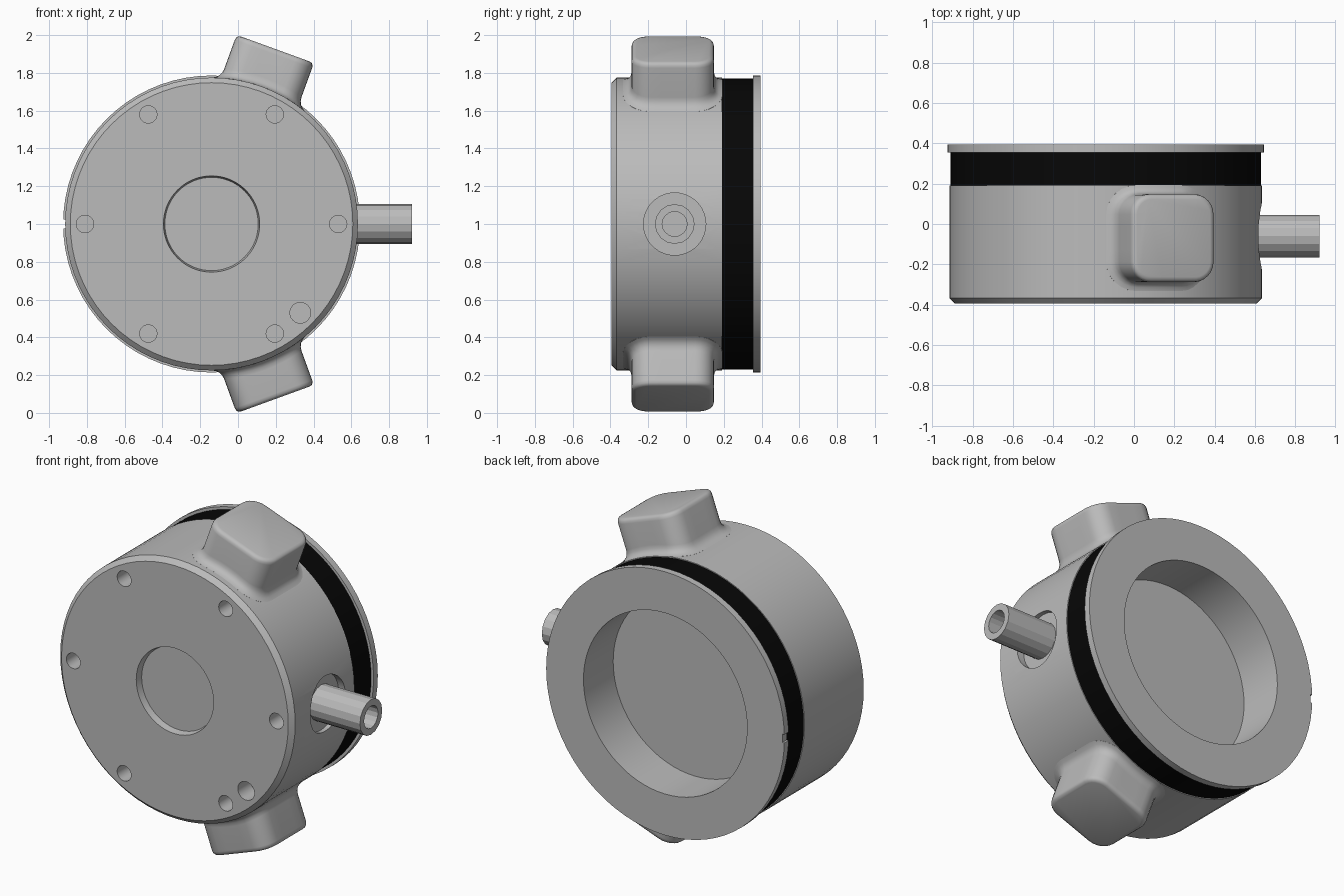
import bpy
import bmesh
from math import sin, cos, pi, sqrt, radians
from mathutils import Matrix, Vector

cube = bpy.data.objects.get("Cube")
if cube:
    bpy.data.objects.remove(cube, do_unlink=True)

CENTRE = Vector((-0.14, 0, 1))
RADIUS = 0.775


def material(name, value):
    mat = bpy.data.materials.new(name)
    mat.use_nodes = True
    colour = (value, value, value, 1)
    mat.diffuse_color = colour
    mat.node_tree.nodes["Principled BSDF"].inputs["Base Color"].default_value = colour
    return mat


metal = material("grey metal", 0.5)
black = material("black rubber", 0.002)


def make_object(name, bm, mat):
    bmesh.ops.recalc_face_normals(bm, faces=bm.faces)
    mesh = bpy.data.meshes.new(name)
    bm.to_mesh(mesh)
    bm.free()
    mesh.materials.append(mat)
    obj = bpy.data.objects.new(name, mesh)
    bpy.context.collection.objects.link(obj)
    return obj


def smooth(obj, degrees=30):
    bpy.ops.object.select_all(action="DESELECT")
    obj.select_set(True)
    bpy.context.view_layer.objects.active = obj
    bpy.ops.object.shade_smooth_by_angle(angle=radians(degrees))


def skin(bm, rings, closed=False):
    """Join rings of equal vertex count; cap the ends unless closed."""
    loops = [[bm.verts.new(p) for p in ring] for ring in rings]
    pairs = list(zip(loops, loops[1:]))
    if closed:
        pairs.append((loops[-1], loops[0]))
    else:
        bm.faces.new(loops[0])
        bm.faces.new(loops[-1])
    n = len(loops[0])
    for a, b in pairs:
        for i in range(n):
            j = (i + 1) % n
            bm.faces.new((a[i], a[j], b[j], b[i]))


def lathe(name, profile, mat, sides, closed=False):
    """Turn (radius, y) points about the housing axis."""
    bm = bmesh.new()
    rings = [[CENTRE + Vector((r * cos(2 * pi * i / sides), y, r * sin(2 * pi * i / sides)))
              for i in range(sides)] for r, y in profile]
    skin(bm, rings, closed)
    return make_object(name, bm, mat)


def cylinder(bm, centre, radius, depth, axis, sides=24):
    turn = Matrix.Rotation(pi / 2, 4, "X" if axis == "Y" else "Y")
    bmesh.ops.create_cone(bm, cap_ends=True, segments=sides, radius1=radius, radius2=radius,
                          depth=depth, matrix=Matrix.Translation(centre) @ turn)


def cut(obj, bm):
    cutter = make_object("cutter", bm, metal)
    cutter.hide_render = True
    mod = obj.modifiers.new("cut", "BOOLEAN")
    mod.operation = "DIFFERENCE"
    mod.solver = "EXACT"
    mod.object = cutter
    bpy.context.view_layer.objects.active = obj
    bpy.ops.object.modifier_apply(modifier=mod.name)
    bpy.data.objects.remove(cutter, do_unlink=True)


# Housing with chamfered front, shallow front recess and deep rear bore
housing = lathe("housing", [
    (0.247, -0.355), (0.255, -0.395), (0.748, -0.395), (RADIUS, -0.368), (RADIUS, 0.19),
    (0.76, 0.19), (0.76, 0.36), (0.54, 0.36), (0.54, 0.115)], metal, 72)

# Bolt holes, a larger pin hole and the side port
holes = bmesh.new()
for k in range(6):
    a = k * pi / 3
    cylinder(holes, CENTRE + Vector((0.67 * cos(a), -0.395, 0.67 * sin(a))), 0.046, 0.24, "Y")
cylinder(holes, (0.33, -0.395, 0.53), 0.055, 0.24, "Y")
cylinder(holes, (0.79, -0.06, 1), 0.165, 0.4, "X", 36)
cut(housing, holes)
smooth(housing)

# Rubber band behind the housing
band = lathe("seal_band", [(0.75, 0.19), (0.77, 0.19), (0.77, 0.355), (0.75, 0.355)],
             black, 72, True)
smooth(band)

# Rear flange with a small locating notch
flange = lathe("rear_flange", [(0.54, 0.355), (0.786, 0.355), (0.786, 0.395), (0.54, 0.395)],
               metal, 72, True)
notch = bmesh.new()
bmesh.ops.create_cube(notch, size=1, matrix=Matrix.Translation((-0.933, 0.375, 1))
                      @ Matrix.Diagonal((0.04, 0.1, 0.05, 1)))
cut(flange, notch)
smooth(flange)

# Hollow side pipe
bm = bmesh.new()
skin(bm, [[(x, -0.06 + r * cos(i * pi / 8), 1 + r * sin(i * pi / 8)) for i in range(16)]
          for r, x in ((0.105, 0.56), (0.105, 0.92), (0.066, 0.92), (0.066, 0.6))])
smooth(make_object("side_pipe", bm, metal), 20)


def outline(offset, half=0.218, corner=0.1, steps=6):
    """Rounded square, grown by an offset."""
    points = []
    for q, (su, sv) in enumerate(((1, 1), (-1, 1), (-1, -1), (1, -1))):
        for s in range(steps + 1):
            a = (q + s / steps) * pi / 2
            r = corner + offset
            points.append((su * (half - corner) + r * cos(a), sv * (half - corner) + r * sin(a)))
    # Extra points along the straight sides let the foot follow the curved wall
    dense = []
    for i, p in enumerate(points):
        dense.append(p)
        if i % (steps + 1) == steps:
            nxt = points[(i + 1) % len(points)]
            dense += [tuple(c + (d - c) * t / 4 for c, d in zip(p, nxt)) for t in (1, 2, 3)]
    return dense


# Rounded mounting lugs with a filleted foot
def lug(name, angle):
    radial = Vector((sin(angle), 0, cos(angle)))
    tangent = Vector((cos(angle), 0, -sin(angle)))
    origin = CENTRE + Vector((0, -0.07, 0))
    rings = []
    for offset, height in ((0.045, -0.02), (0.045, 0), (0.026, 0.004), (0.012, 0.014),
                           (0.003, 0.03), (0, 0.05)):
        rings.append([origin + tangent * u + Vector((0, v, 0))
                      + radial * (sqrt(RADIUS ** 2 - u * u) + height) for u, v in outline(offset)])
    for offset, top in ((0, 0.958), (-0.003, 0.972), (-0.011, 0.982), (-0.026, 0.986)):
        rings.append([origin + tangent * u + Vector((0, v, 0)) + radial * top
                      for u, v in outline(offset)])
    bm = bmesh.new()
    skin(bm, rings)
    smooth(make_object(name, bm, metal), 45)


lug("upper_lug", radians(20))
lug("lower_lug", radians(160))
